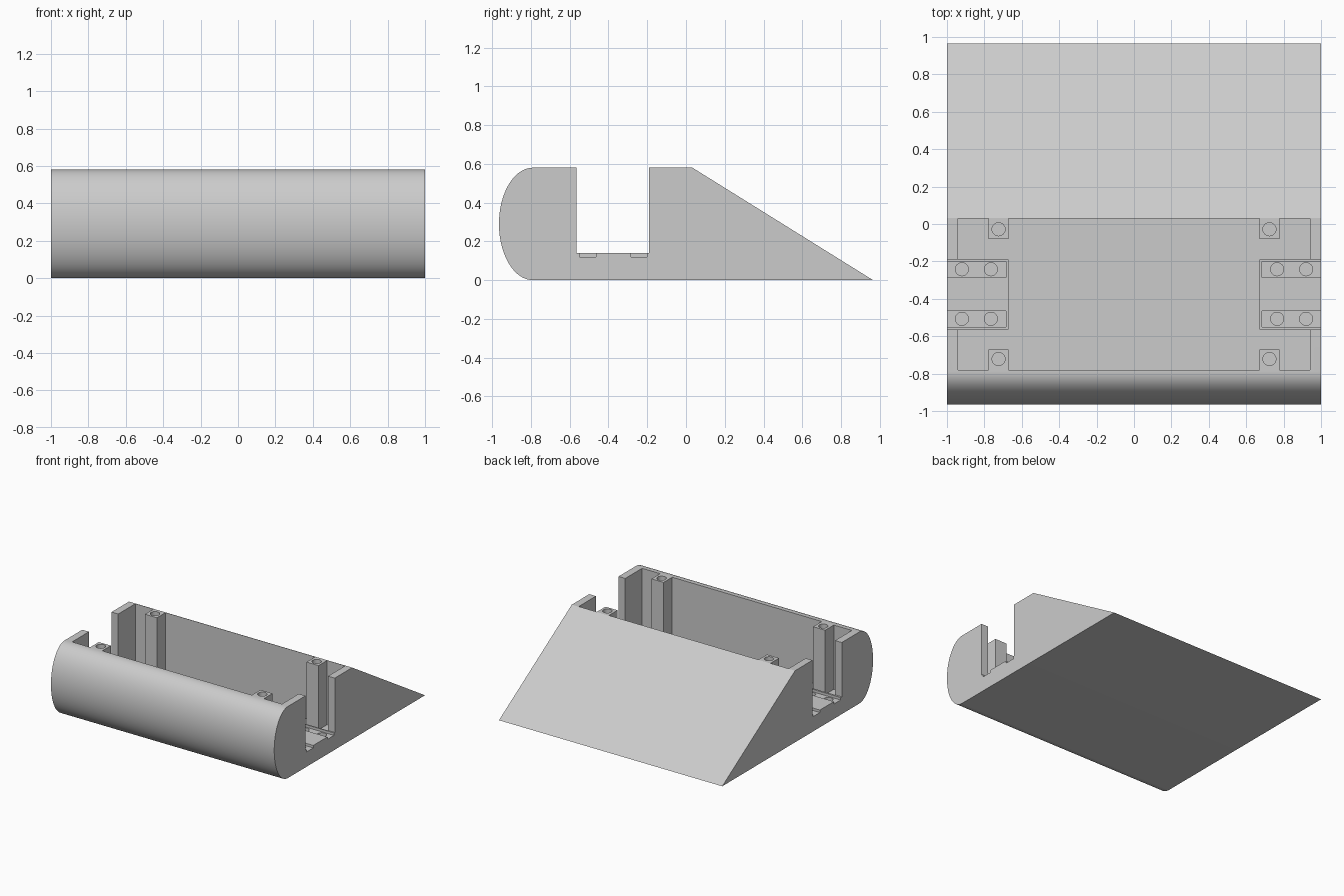
import bpy, bmesh, math
from mathutils import Matrix

cube = bpy.data.objects.get("Cube")
if cube:
    bpy.data.objects.remove(cube, do_unlink=True)

grey = bpy.data.materials.new("light grey plastic")
grey.use_nodes = True
grey.diffuse_color = (0.6, 0.6, 0.6, 1)
grey.node_tree.nodes["Principled BSDF"].inputs["Base Color"].default_value = (0.6, 0.6, 0.6, 1)

HEIGHT = 0.58
FLOOR = 0.06
NOTCH = (-0.565, -0.19)
CAVITY = (-0.78, 0.03)


def make_object(name, bm):
    bmesh.ops.recalc_face_normals(bm, faces=bm.faces)
    mesh = bpy.data.meshes.new(name)
    bm.to_mesh(mesh)
    bm.free()
    mesh.materials.append(grey)
    obj = bpy.data.objects.new(name, mesh)
    bpy.context.collection.objects.link(obj)
    return obj


def box(name, xs, ys, zs):
    bm = bmesh.new()
    bmesh.ops.create_cube(bm, size=1)
    for v in bm.verts:
        v.co = [(lo + hi) / 2 + c * (hi - lo) for c, (lo, hi) in zip(v.co, (xs, ys, zs))]
    return make_object(name, bm)


def rod(name, x, y, z0, z1, radius=0.035):
    bm = bmesh.new()
    bmesh.ops.create_cone(bm, cap_ends=True, segments=32, radius1=radius, radius2=radius,
                          depth=z1 - z0, matrix=Matrix.Translation((x, y, (z0 + z1) / 2)))
    return make_object(name, bm)


def select_only(obj):
    bpy.ops.object.select_all(action="DESELECT")
    obj.select_set(True)
    bpy.context.view_layer.objects.active = obj


def cut(target, cutter):
    select_only(target)
    mod = target.modifiers.new("cut", "BOOLEAN")
    mod.operation = "DIFFERENCE"
    mod.solver = "EXACT"
    mod.object = cutter
    bpy.ops.object.modifier_apply(modifier=mod.name)
    bpy.data.objects.remove(cutter, do_unlink=True)


def mirrored(lo, hi, side):
    return tuple(sorted((lo * side, hi * side)))


# Wedge body with a half-elliptical front, extruded across the width
steps = 40
profile = [(0.965, 0), (0.033, HEIGHT)]
for i in range(steps + 1):
    a = math.pi / 2 + math.pi * i / steps
    profile.append((-0.79 + 0.175 * math.cos(a), HEIGHT / 2 * (1 + math.sin(a))))
bm = bmesh.new()
face = bm.faces.new([bm.verts.new((-1, y, z)) for y, z in profile])
extruded = bmesh.ops.extrude_face_region(bm, geom=[face])["geom"]
bmesh.ops.translate(bm, vec=(2, 0, 0),
                    verts=[g for g in extruded if isinstance(g, bmesh.types.BMVert)])
body = make_object("wedge_body", bm)

# Open cavity, leaving a raised platform at each end
cut(body, box("cavity_cutter", (-0.67, 0.67), CAVITY, (FLOOR, 1)))
for side in (-1, 1):
    for ys in ((CAVITY[0], NOTCH[0]), (NOTCH[1], CAVITY[1])):
        cut(body, box("corner_cutter", mirrored(0.6, 0.94, side), ys, (FLOOR, 1)))

# Notch through both side walls
cut(body, box("notch_cutter", (-1.2, 1.2), NOTCH, (0.14, 1)))

# Slots and screw holes in the platforms
for side in (-1, 1):
    for slot, hole_y in (((-0.55, -0.465), -0.507), ((-0.285, -0.2), -0.242)):
        cut(body, box("slot_cutter", mirrored(0.685, 1.2, side), slot, (0.12, 0.3)))
        for x in (0.765, 0.92):
            cut(body, rod("hole_cutter", x * side, hole_y, 0.04, 0.3))

select_only(body)
bpy.ops.object.shade_smooth_by_angle(angle=math.radians(25))

# Screw posts in the cavity corners
for side, side_name in ((-1, "right"), (1, "left")):
    for ys, hole_y, end in (((CAVITY[0], -0.67), -0.722, "front"),
                            ((-0.08, CAVITY[1]), -0.028, "back")):
        post = box(f"{end}_{side_name}_screw_post", mirrored(0.67, 0.778, side), ys, (FLOOR, HEIGHT))
        cut(post, rod("hole_cutter", 0.724 * side, hole_y, 0.3, 1))
        select_only(post)
        bpy.ops.object.shade_smooth_by_angle(angle=math.radians(25))
